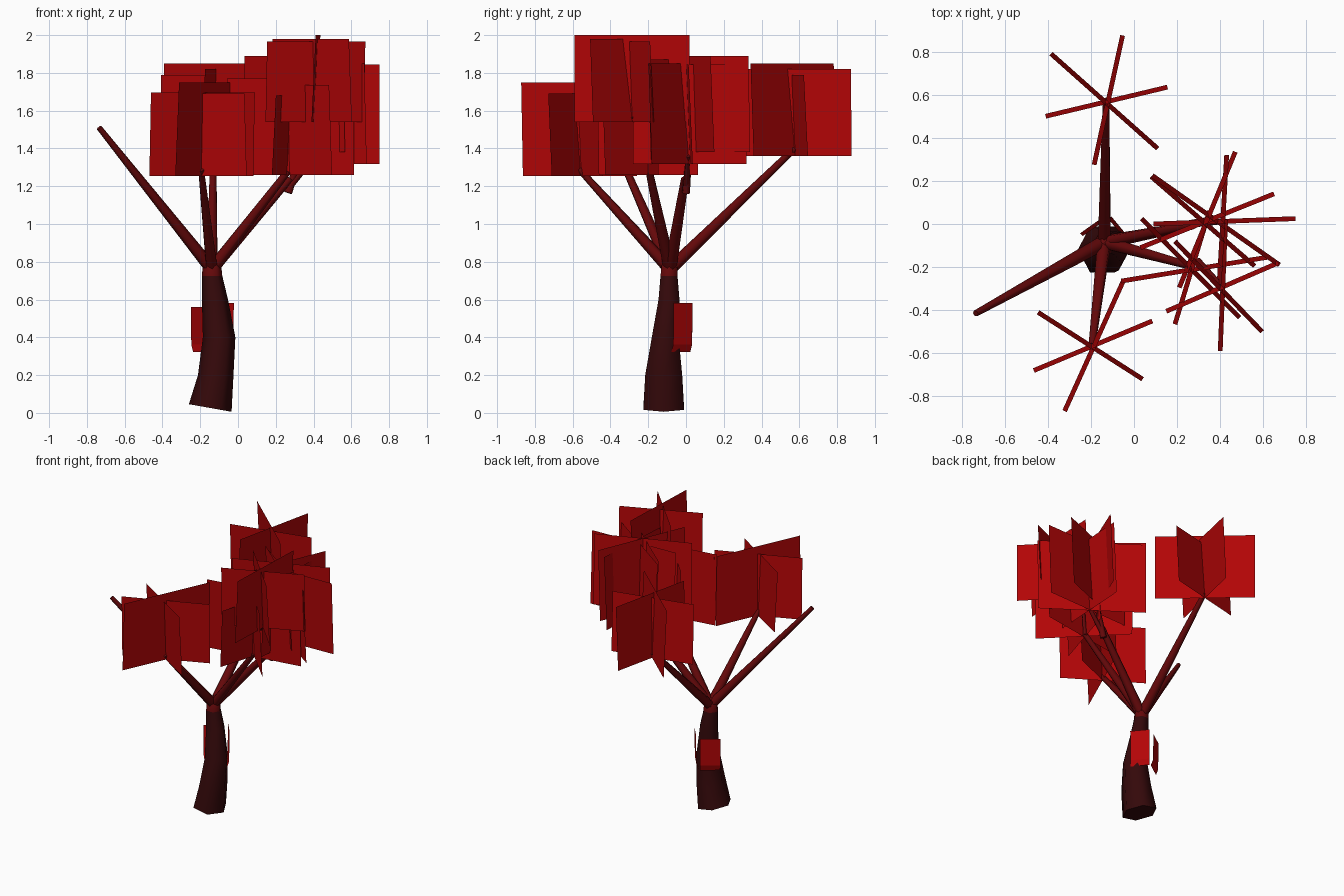
import bpy, math
from mathutils import Vector

if "Cube" in bpy.data.objects:
    bpy.data.objects.remove(bpy.data.objects["Cube"])


def material(name, color):
    m = bpy.data.materials.new(name)
    m.diffuse_color = (*color, 1)
    m.use_nodes = True
    m.node_tree.nodes["Principled BSDF"].inputs["Base Color"].default_value = m.diffuse_color
    return m


LEAF = material("leaf red", (0.45, 0.0015, 0.002))
BARK = material("dark bark", (0.034, 0.0025, 0.003))
TWIG = material("red bark", (0.13, 0.0025, 0.003))


def make(name, verts, faces, mat, smooth=False):
    me = bpy.data.meshes.new(name)
    me.from_pydata(verts, [], faces)
    me.materials.append(mat)
    ob = bpy.data.objects.new(name, me)
    bpy.context.collection.objects.link(ob)
    if smooth:
        bpy.context.view_layer.objects.active = ob
        ob.select_set(True)
        bpy.ops.object.shade_smooth_by_angle(angle=math.radians(65))
        ob.select_set(False)
    return ob


def loft(name, rings, mat):
    """Skin equal-length rings and close both ends."""
    n = len(rings[0])
    verts = [v for r in rings for v in r]
    faces = [list(range(n))[::-1],
             list(range(n * (len(rings) - 1), n * len(rings)))]
    for k in range(len(rings) - 1):
        for i in range(n):
            j = (i + 1) % n
            faces.append([k * n + i, k * n + j, (k + 1) * n + j, (k + 1) * n + i])
    return make(name, verts, faces, mat, True)


def tube(name, path, radii, mat, n=6):
    """Tapered branch along a path."""
    pts = [Vector(p) for p in path]
    rings = []
    for k, p in enumerate(pts):
        d = (pts[min(k + 1, len(pts) - 1)] - pts[max(k - 1, 0)]).normalized()
        u = d.cross(Vector((0.31, 0.2, 1))).normalized()
        v = d.cross(u)
        rings.append([p + radii[k] * (math.cos(a) * u + math.sin(a) * v)
                      for a in (2 * math.pi * i / n for i in range(n))])
    return loft(name, rings, mat)


def trunk_ring(x, y, z, rx, ry, tilt=0):
    return [(x + rx * math.cos(a), y + ry * math.sin(a), z - tilt * math.cos(a))
            for a in (math.pi / 3 * i for i in range(6))]


# Trunk: bent six-sided column, with a lighter crown where branches leave
loft("trunk", [
    trunk_ring(-0.147, -0.118, 0.026, 0.113, 0.124, 0.02),
    trunk_ring(-0.118, -0.118, 0.20, 0.094, 0.113),
    trunk_ring(-0.100, -0.110, 0.40, 0.086, 0.082),
    trunk_ring(-0.122, -0.090, 0.60, 0.069, 0.064),
    trunk_ring(-0.137, -0.090, 0.725, 0.054, 0.052)], BARK)
loft("trunk_crown", [
    trunk_ring(-0.137, -0.090, 0.725, 0.054, 0.052),
    trunk_ring(-0.138, -0.088, 0.78, 0.049, 0.048),
    trunk_ring(-0.138, -0.086, 0.815, 0.018, 0.018)], TWIG)

# Branches
fork = (-0.138, -0.085, 0.76)
for name, path, radii in [
    ("back_branch", [fork, (-0.13, 0.575, 1.40)], [0.034, 0.017]),
    ("front_branch", [fork, (-0.195, -0.565, 1.29)], [0.034, 0.017]),
    ("bare_branch", [fork, (-0.735, -0.415, 1.51)], [0.034, 0.015]),
    ("right_branch", [fork, (0.265, -0.195, 1.28)], [0.034, 0.019]),
    ("upper_branch", [(0.265, -0.185, 1.27), (0.30, -0.17, 1.45),
                      (0.405, -0.285, 1.57)], [0.016, 0.014, 0.012]),
    ("side_branch", [fork, (0.275, -0.005, 1.24)], [0.034, 0.021]),
    ("side_twig", [(0.265, 0.0, 1.165), (0.35, 0.02, 1.42)], [0.022, 0.015]),
    ("far_twig", [(0.275, 0.0, 1.20), (0.41, 0.01, 1.36)], [0.018, 0.012]),
]:
    tube(name, path, radii, TWIG)


# Foliage: each cluster is three crossing, slightly leaning cards
def cluster(name, bottom, cards):
    verts, faces = [], []
    for x0, y0, x1, y1, top in cards:
        d = Vector((x1 - x0, y1 - y0, 0)).normalized()
        lean = Vector((d.y, -d.x, 0)) * 0.011
        a, b = Vector((x0, y0, 0)), Vector((x1, y1, 0))
        lo, hi = Vector((0, 0, bottom)), Vector((0, 0, top))
        k = len(verts)
        verts += [a - lean + lo, b - lean + lo, b + lean + hi, a + lean + hi]
        faces.append((k, k + 1, k + 2, k + 3))
    make(name, verts, faces, LEAF)


cluster("back_foliage", 1.36, [(-0.385, 0.79, 0.11, 0.35, 1.85),
                               (-0.185, 0.275, -0.053, 0.875, 1.82),
                               (-0.41, 0.50, 0.155, 0.635, 1.79)])
cluster("front_foliage", 1.253, [(-0.445, -0.41, 0.04, -0.72, 1.69),
                                 (-0.465, -0.68, 0.085, -0.45, 1.695),
                                 (-0.322, -0.868, -0.05, -0.265, 1.75)])
cluster("top_foliage", 1.54, [(0.40, -0.59, 0.425, 0.02, 2.0),
                              (0.19, -0.08, 0.595, -0.50, 1.98),
                              (0.15, -0.405, 0.67, -0.18, 1.965)])
cluster("right_foliage", 1.26, [(-0.06, -0.265, 0.615, -0.155, 1.77),
                                (0.19, -0.465, 0.35, 0.06, 1.68),
                                (0.035, 0.025, 0.49, -0.435, 1.735)])
cluster("side_foliage", 1.38, [(0.03, -0.11, 0.65, 0.14, 1.89),
                               (0.21, -0.295, 0.47, 0.335, 1.89),
                               (0.08, 0.22, 0.56, -0.195, 1.87)])
cluster("far_foliage", 1.317, [(0.09, 0.0, 0.75, 0.025, 1.845),
                               (0.395, -0.28, 0.43, 0.32, 1.845),
                               (0.085, 0.225, 0.675, -0.19, 1.85)])


# Bark shelves: upright plates with a folded-in lower lip
def shelf(name, x0, y0, x1, y1, top, inward):
    off = Vector(inward).normalized()
    verts = []
    for z, k in ((top, 0), (0.362, 0.004), (0.322, 0.018)):
        verts += [Vector((x0, y0, z)) + off * k, Vector((x1, y1, z)) + off * k]
    make(name, verts, [(0, 1, 3, 2), (2, 3, 5, 4)], LEAF)


shelf("left_shelf", -0.25, -0.043, -0.14, 0.035, 0.56, (1, -1, 0))
shelf("right_shelf", -0.105, 0.035, -0.022, -0.065, 0.583, (-1, -1, 0))
